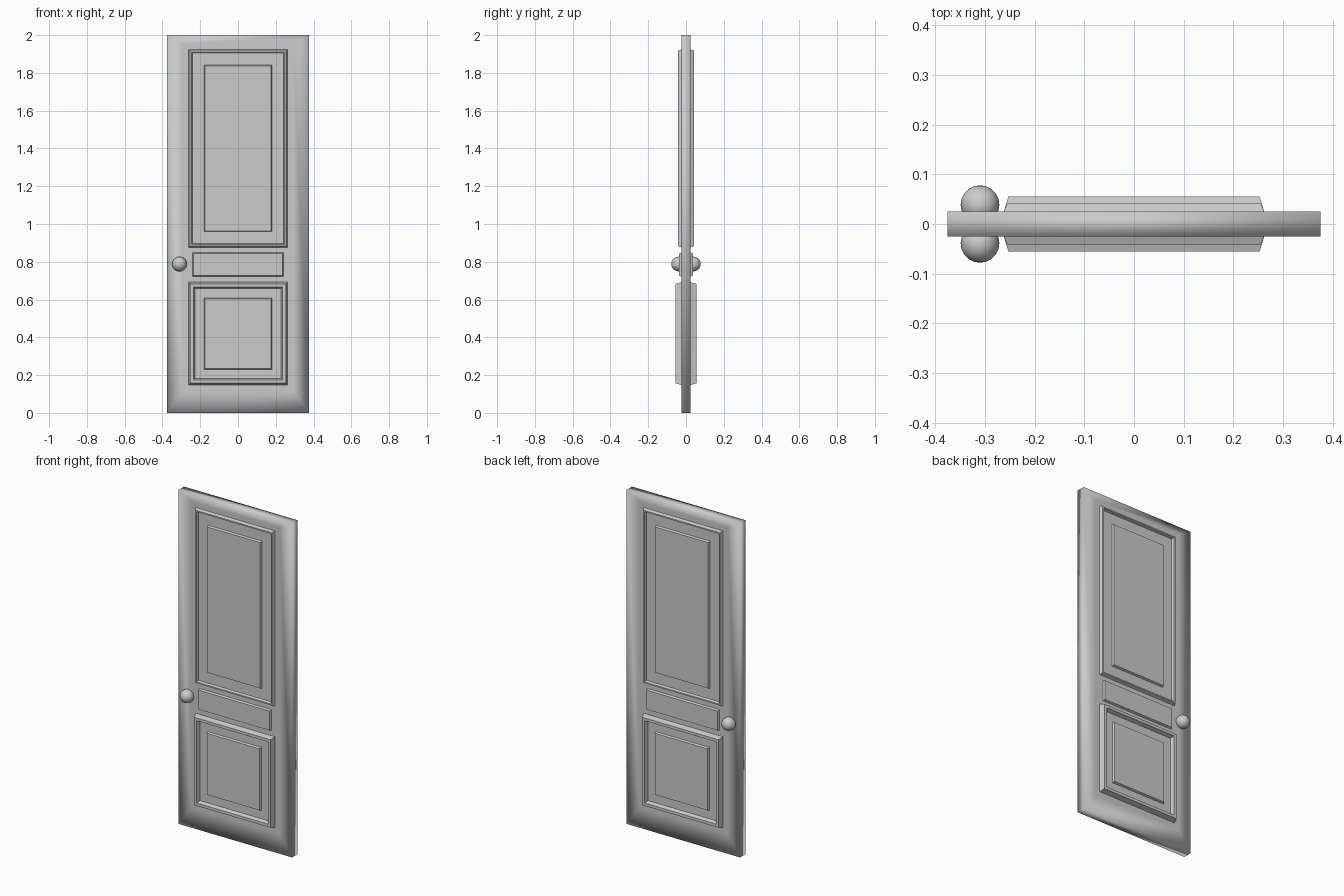
import bpy, bmesh
from mathutils import Matrix

cube = bpy.data.objects.get("Cube")
if cube:
    bpy.data.objects.remove(cube, do_unlink=True)

grey = bpy.data.materials.new("door grey")
grey.use_nodes = True
colour = (0.6, 0.6, 0.6, 1)
grey.diffuse_color = colour
grey.node_tree.nodes["Principled BSDF"].inputs["Base Color"].default_value = colour

HALF_W, HALF_T, HEIGHT = 0.375, 0.025, 2.0


def finish(bm, name, smooth):
    bmesh.ops.recalc_face_normals(bm, faces=bm.faces)
    for f in bm.faces:
        f.smooth = smooth
    mesh = bpy.data.meshes.new(name)
    bm.to_mesh(mesh)
    bm.free()
    mesh.materials.append(grey)
    obj = bpy.data.objects.new(name, mesh)
    bpy.context.collection.objects.link(obj)
    return obj


def moulding(name, half_w, z0, z1, profile, side):
    """Nested rectangles: profile gives (inset, height above the door face)."""
    bm = bmesh.new()
    rings = []
    for inset, rise in profile:
        w, y = half_w - inset, side * (HALF_T + rise)
        corners = [(-w, z0 + inset), (w, z0 + inset), (w, z1 - inset), (-w, z1 - inset)]
        rings.append([bm.verts.new((x, y, z)) for x, z in corners])
    for a, b in zip(rings, rings[1:]):
        for i in range(4):
            j = (i + 1) % 4
            bm.faces.new((a[i], a[j], b[j], b[i]))
    cap = bm.faces.new(rings[-1])
    bmesh.ops.recalc_face_normals(bm, faces=bm.faces)
    cap.normal_update()
    if cap.normal.y * side < 0:
        bmesh.ops.reverse_faces(bm, faces=bm.faces)
    mesh = bpy.data.meshes.new(name)
    bm.to_mesh(mesh)
    bm.free()
    mesh.materials.append(grey)
    bpy.context.collection.objects.link(bpy.data.objects.new(name, mesh))


# Door slab, with a softly shaded border around the panels
bm = bmesh.new()
bmesh.ops.create_cube(bm, size=1, matrix=Matrix.Translation((0, 0, HEIGHT / 2))
                      @ Matrix.Diagonal((2 * HALF_W, 2 * HALF_T, HEIGHT, 1)))
bm.normal_update()
broad = [f for f in bm.faces if abs(f.normal.y) > 0.9]
bmesh.ops.inset_individual(bm, faces=broad, thickness=0.115)
for f in broad:
    for v in f.verts:
        v.co.z += 0.035
finish(bm, "door_slab", True)

# Panels and knob on both sides
for side, label in ((-1, "front"), (1, "back")):
    moulding(f"upper_panel_{label}", 0.262, 0.876, 1.924,
             [(0, 0), (0.007, 0.017), (0.015, 0.017), (0.02, 0.002),
              (0.083, 0.002), (0.088, 0.014)], side)
    moulding(f"middle_panel_{label}", 0.24, 0.722, 0.848,
             [(0, 0), (0.005, 0.012)], side)
    moulding(f"lower_panel_{label}", 0.262, 0.148, 0.692,
             [(0, 0), (0.009, 0.03), (0.026, 0.03), (0.034, 0.008),
              (0.083, 0.008), (0.088, 0.02)], side)
    bm = bmesh.new()
    bmesh.ops.create_uvsphere(bm, u_segments=16, v_segments=10, radius=0.039,
                              matrix=Matrix.Translation((-0.31, side * 0.039, 0.788))
                              @ Matrix.Rotation(1.5708, 4, "X"))
    finish(bm, f"knob_{label}", True)
